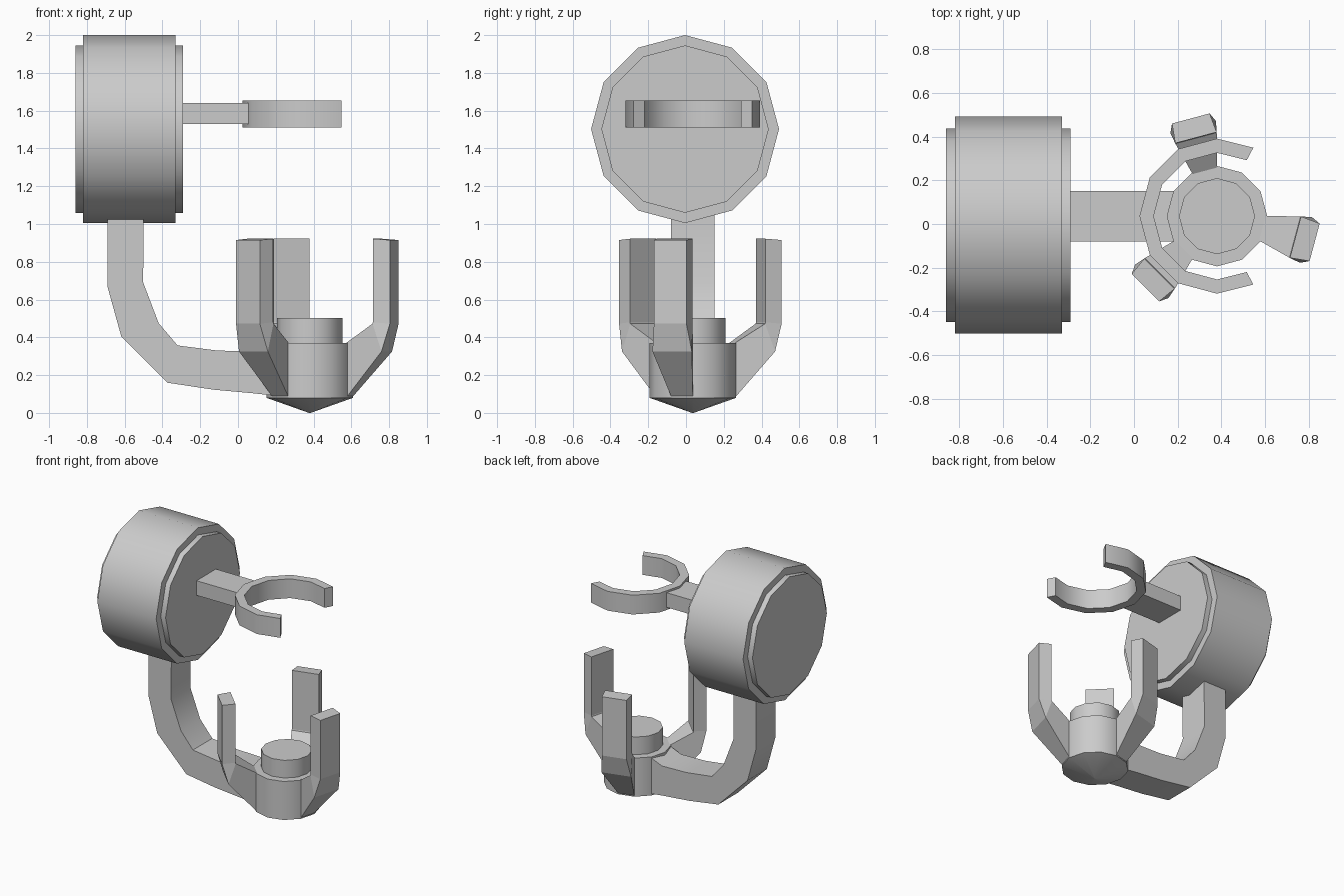
import bpy, bmesh
from math import sin, cos, radians, pi
from mathutils import Vector

if "Cube" in bpy.data.objects:
    bpy.data.objects.remove(bpy.data.objects["Cube"])

CX, CY = 0.38, 0.036          # shared centre of the cup and the open ring


def make(name, verts, faces, smooth=True):
    me = bpy.data.meshes.new(name)
    me.from_pydata([tuple(v) for v in verts], [], faces)
    bm = bmesh.new()
    bm.from_mesh(me)
    bmesh.ops.recalc_face_normals(bm, faces=bm.faces)
    bm.to_mesh(me)
    bm.free()
    ob = bpy.data.objects.new(name, me)
    bpy.context.collection.objects.link(ob)
    if smooth:
        bpy.ops.object.select_all(action='DESELECT')
        bpy.context.view_layer.objects.active = ob
        ob.select_set(True)
        bpy.ops.object.shade_smooth_by_angle(angle=radians(31))
    return ob


def loft(name, sections, smooth=True):
    """Skin a row of equal-sized loops and cap both ends."""
    n = len(sections[0])
    verts = [v for s in sections for v in s]
    faces = [(k * n + i, k * n + (i + 1) % n, (k + 1) * n + (i + 1) % n, (k + 1) * n + i)
             for k in range(len(sections) - 1) for i in range(n)]
    faces += [tuple(range(n)), tuple(range(len(verts) - n, len(verts)))]
    return make(name, verts, faces, smooth)


def circle(r, n=12):
    return [(r * cos(2 * pi * i / n), r * sin(2 * pi * i / n)) for i in range(n)]


# Drum lying along x, with slightly smaller stepped ends
loft("drum", [[(x, a - 0.005, b + 1.5025) for a, b in circle(r)] for x, r in
              [(-0.86, 0.443), (-0.82, 0.443), (-0.82, 0.4975),
               (-0.33, 0.4975), (-0.33, 0.443), (-0.29, 0.443)]])

# Curved lower arm from drum to cup: (outer x, z, inner x, z)
arm = [(-0.69, 1.09, -0.50, 1.09), (-0.69, 0.665, -0.502, 0.69), (-0.618, 0.405, -0.42, 0.475),
       (-0.375, 0.16, -0.32, 0.357), (-0.13, 0.123, -0.11, 0.33), (0.09, 0.103, 0.095, 0.325),
       (0.20, 0.09, 0.20, 0.368)]
W = 0.115
loft("lower_arm", [[(ox, CY - W, oz), (ox, CY + W, oz), (ix, CY + W, iz), (ix, CY - W, iz)]
                   for ox, oz, ix, iz in arm])

# Cup with a shallow pointed underside, and the round pad on it
cup = [[(CX + a, CY + b, z) for a, b in circle(r)] for r, z in
       [(0.004, 0.0), (0.23, 0.08), (0.23, 0.37)]]
loft("cup", cup)
loft("cup_pad", [[(CX + a, CY + b, z) for a, b in circle(0.174)] for z in (0.36, 0.503)])

# Three upright fingers growing from the cup sides: (r, z, half width) outer then inner
stations = [((0.215, 0.08, 0.058), (0.215, 0.37, 0.058)),
            ((0.422, 0.325, 0.108), (0.370, 0.472, 0.098)),
            ((0.463, 0.472, 0.089), (0.372, 0.48, 0.098)),
            ((0.463, 0.915, 0.089), (0.372, 0.922, 0.098))]
for k, deg in enumerate((-15, 105, 225)):
    a = radians(deg)
    rad, tan = Vector((cos(a), sin(a), 0)), Vector((-sin(a), cos(a), 0))

    def place(r, t, z):
        return Vector((CX, CY, z)) + rad * r + tan * t

    loft(f"finger_{k + 1}", [[place(ro, -wo, zo), place(ro, wo, zo),
                              place(ri, wi, zi), place(ri, -wi, zi)]
                             for (ro, zo, wo), (ri, zi, wi) in stations], smooth=False)

# Upper bar from the drum
loft("upper_bar", [[(x, CY - W, 1.53), (x, CY + W, 1.53), (x, CY + W, 1.64), (x, CY - W, 1.64)]
                   for x in (-0.31, 0.075)], smooth=False)

# Open ring on the bar, gap facing +x
ring = []
for deg in [62] + list(range(90, 271, 30)) + [298]:
    c, s = cos(radians(deg)), sin(radians(deg))
    ring.append([(CX + r * c, CY + r * s, z) for r, z in
                 [(0.355, 1.51), (0.355, 1.655), (0.29, 1.655), (0.29, 1.51)]])
loft("open_ring", ring)
